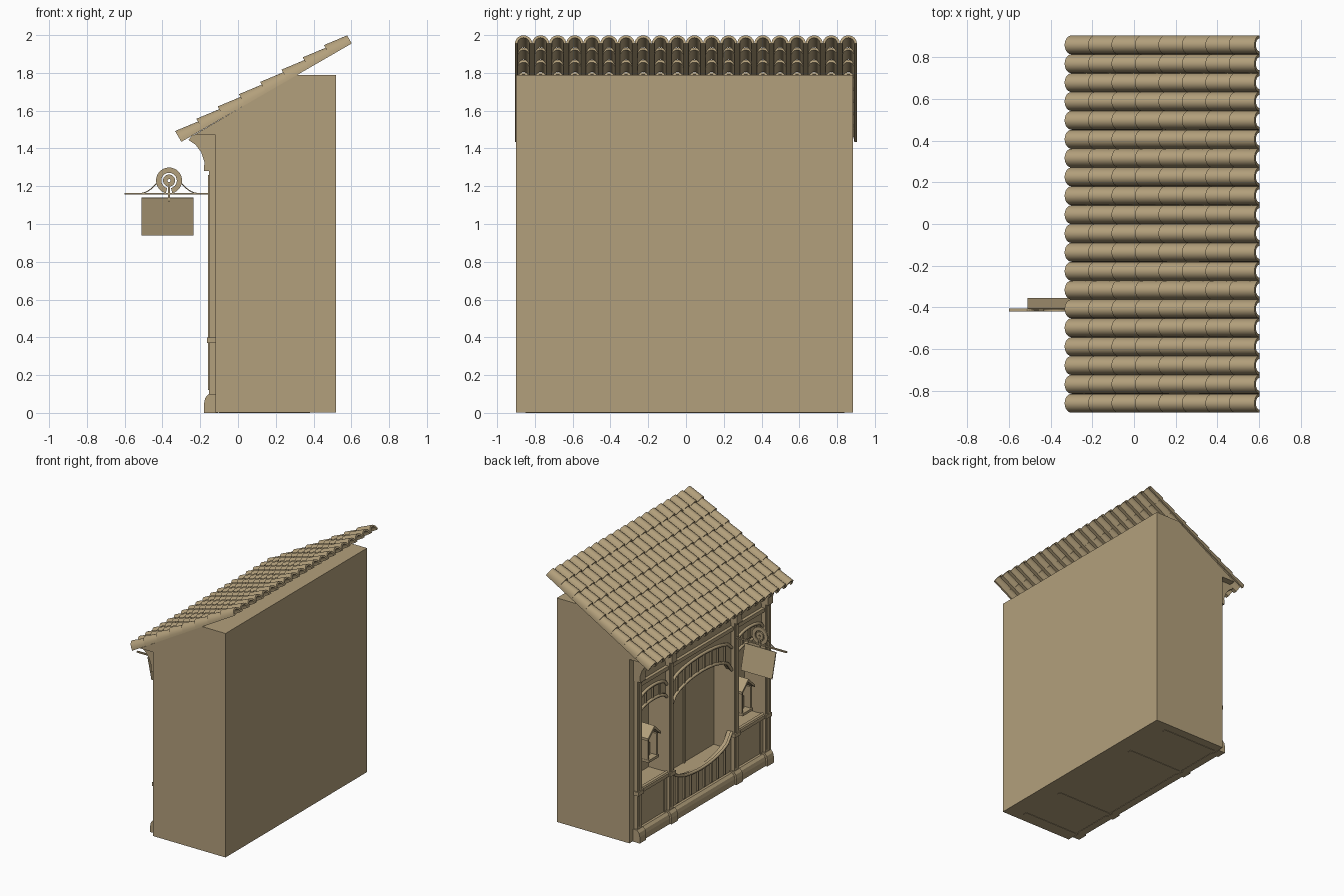
import bpy, bmesh, math
from mathutils import Matrix

cube = bpy.data.objects.get("Cube")
if cube:
    bpy.data.objects.remove(cube)

mat = bpy.data.materials.new("warm_clay")
mat.use_nodes = True
CLAY = (0.45, 0.35, 0.20, 1)
mat.diffuse_color = CLAY
mat.node_tree.nodes["Principled BSDF"].inputs["Base Color"].default_value = CLAY


def finish(name, bm):
    bmesh.ops.recalc_face_normals(bm, faces=bm.faces)
    me = bpy.data.meshes.new(name)
    bm.to_mesh(me)
    bm.free()
    me.materials.append(mat)
    ob = bpy.data.objects.new(name, me)
    bpy.context.collection.objects.link(ob)
    return ob


def prism(name, pts, a, b, axis="x"):
    """Extrude a (y, z) outline along x, or an (x, z) outline along y."""
    bm = bmesh.new()
    place = (lambda p, t: (t, p[0], p[1])) if axis == "x" else (lambda p, t: (p[0], t, p[1]))
    r0 = [bm.verts.new(place(p, a)) for p in pts]
    r1 = [bm.verts.new(place(p, b)) for p in pts]
    bm.faces.new(r0)
    bm.faces.new(r1)
    n = len(pts)
    for i in range(n):
        bm.faces.new((r0[i], r0[(i + 1) % n], r1[(i + 1) % n], r1[i]))
    return finish(name, bm)


def box(name, x0, x1, y0, y1, z0, z1):
    return prism(name, [(y0, z0), (y1, z0), (y1, z1), (y0, z1)], x0, x1)


def tube(name, pts, r, cyclic=False):
    cu = bpy.data.curves.new(name, "CURVE")
    cu.dimensions = "3D"
    cu.bevel_depth = r
    cu.bevel_resolution = 1
    cu.use_fill_caps = True
    sp = cu.splines.new("POLY")
    sp.points.add(len(pts) - 1)
    for p, c in zip(sp.points, pts):
        p.co = (*c, 1)
    sp.use_cyclic_u = cyclic
    cu.materials.append(mat)
    ob = bpy.data.objects.new(name, cu)
    bpy.context.collection.objects.link(ob)
    return ob


FRONT, BACK, NICHE = -0.12, 0.52, 0.03
Y0, Y1 = -0.90, 0.885
POSTS = (-0.81, -0.42, 0.40, 0.80)

# Main building: rear mass, outer wings and the sloped attic
box("rear_building", NICHE, BACK, Y0, Y1, 0.003, 1.47)
box("left_wing", FRONT, NICHE, POSTS[3], Y1, 0.003, 1.47)
box("right_wing", FRONT, NICHE, Y0, POSTS[0], 0.003, 1.47)
box("frieze", FRONT, NICHE, POSTS[0], POSTS[3], 1.17, 1.47)
prism("attic", [(-0.235, 1.47), (BACK, 1.47), (BACK, 1.79), (0.31, 1.79)], Y0, Y1, "y")

# Posts with base, collar and corbel
base = [(FRONT, 0), (-0.18, 0), (-0.18, 0.05), (-0.173, 0.08), (-0.155, 0.10), (FRONT, 0.10)]
corbel = [(FRONT, 1.28), (-0.18, 1.28), (-0.178, 1.33), (-0.195, 1.38),
          (-0.225, 1.42), (-0.262, 1.445), (-0.24, 1.472), (FRONT, 1.472)]
for i, y in enumerate(POSTS):
    box(f"post_{i}", -0.153, NICHE, y - 0.027, y + 0.027, 0.003, 1.47)
    box(f"post_face_{i}", -0.158, -0.15, y - 0.013, y + 0.013, 0.12, 1.26)
    prism(f"post_base_{i}", base, y - 0.04, y + 0.04, "y")
    prism(f"post_corbel_{i}", corbel, y - 0.033, y + 0.033, "y")
    box(f"post_collar_{i}", -0.165, FRONT, y - 0.036, y + 0.036, 0.37, 0.40)
    box(f"floor_runner_{i}", -0.10, 0.38, y - 0.015, y + 0.015, 0, 0.006)


def arc(ya, yb, edge, mid, n=14):
    """Shallow curve from (ya, edge) through height mid to (yb, edge)."""
    out = []
    for i in range(n + 1):
        s = 2 * i / n - 1
        out.append((ya + (yb - ya) * i / n, edge + (mid - edge) * math.sqrt(max(0, 1 - s * s))))
    return out


def trim(name, curve, r=0.012):
    tube(name, [(FRONT - 0.01, y, z) for y, z in curve], r)


def bay(name, ya, yb, low, sill, spring, crown, top, top_mid, slats):
    # Lower panel, niche floor, arched head and its battens
    lower, head = arc(ya, yb, low, sill), arc(ya, yb, spring, crown)
    cap = arc(ya, yb, top, top_mid)
    prism(name + "_lower_panel", [(ya, 0.003)] + lower + [(yb, 0.003)], FRONT, FRONT + 0.03)
    box(name + "_niche_floor", FRONT + 0.02, NICHE, ya, yb, 0.003, min(low, sill))
    prism(name + "_arch_head", head + [(yb, 1.18), (ya, 1.18)], FRONT, FRONT + 0.04)
    trim(name + "_sill_trim", lower)
    trim(name + "_inner_arch_trim", head)
    trim(name + "_outer_arch_trim", cap)
    for i in range(1, slats):
        s = 2 * i / slats - 1
        k = math.sqrt(1 - s * s)
        y = ya + (yb - ya) * i / slats
        box(f"{name}_head_batten_{i}", FRONT - 0.012, FRONT, y - 0.007, y + 0.007,
            spring + (crown - spring) * k, top + (top_mid - top) * k)
        if low != sill:
            box(f"{name}_panel_batten_{i}", FRONT - 0.012, FRONT, y - 0.007, y + 0.007,
                0.10, low + (sill - low) * k)
    prism(name + "_baseboard", [(x + 0.015, z * 0.9) for x, z in base], ya, yb, "y")
    box(name + "_top_rail", -0.145, FRONT, ya, yb, 1.22, 1.25)


bay("centre", POSTS[1] + 0.027, POSTS[2] - 0.027, 0.41, 0.265, 0.90, 1.04, 1.08, 1.17, 9)
bay("right", POSTS[0] + 0.027, POSTS[1] - 0.027, 0.40, 0.40, 1.0, 1.05, 1.10, 1.16, 4)
bay("left", POSTS[2] + 0.027, POSTS[3] - 0.027, 0.40, 0.40, 1.0, 1.05, 1.10, 1.16, 4)
box("window_mullion", NICHE - 0.012, NICHE, -0.017, -0.003, 0.26, 1.15)

# Framed panels under the side windows
for side, a, b in (("left", POSTS[2], POSTS[3]), ("right", POSTS[0], POSTS[1])):
    a, b = a + 0.027, b - 0.027
    box(side + "_window_ledge", -0.155, FRONT + 0.03, a, b, 0.375, 0.402)
    for k, (p, q) in enumerate(((a, a + 0.03), (b - 0.03, b))):
        box(f"{side}_panel_stile_{k}", -0.132, FRONT, p, q, 0.09, 0.38)

# Small gabled lanterns in the side windows
for side, y, z in (("left", 0.575, 0.55), ("right", -0.61, 0.47)):
    box(side + "_lantern_floor", -0.12, 0.0, y - 0.065, y + 0.065, z, z + 0.02)
    box(side + "_lantern_back", -0.02, 0.0, y - 0.055, y + 0.055, z, z + 0.19)
    for s in (-1, 1):
        box(f"{side}_lantern_side_{s}", -0.11, 0, y + s * 0.055 - 0.008, y + s * 0.055 + 0.008, z, z + 0.19)
    prism(side + "_lantern_roof", [(y - 0.08, z + 0.18), (y, z + 0.25), (y + 0.08, z + 0.18),
                                   (y + 0.08, z + 0.2), (y, z + 0.275), (y - 0.08, z + 0.2)], -0.125, 0)
    box(side + "_lantern_light", -0.07, -0.03, y - 0.02, y + 0.02, z, z + 0.12)
    box(side + "_lantern_bracket", -0.02, NICHE, y - 0.02, y + 0.02, z + 0.05, z + 0.13)


# Roof: one tapered barrel tile repeated up the slope and across the width
def barrel_tile(length, half, h_low, h_high, thick, segs=12):
    bm = bmesh.new()
    rings = []
    for x, h in ((0, h_low), (length, h_high)):
        for inset in (0, thick):
            rings.append([bm.verts.new((x, -(half - inset) * math.cos(math.pi * i / segs),
                                        (h - inset) * math.sin(math.pi * i / segs)))
                          for i in range(segs + 1)])
    lo, li, ho, hi = rings
    for p, q in ((lo, ho), (ho, hi), (hi, li), (li, lo)):
        for i in range(segs):
            bm.faces.new((p[i], p[i + 1], q[i + 1], q[i]))
    for i in (0, segs):
        bm.faces.new((lo[i], ho[i], hi[i], li[i]))
    return finish("roof_tiles", bm)


roof = barrel_tile(0.132, 0.0453, 0.066, 0.049, 0.014)
for o in bpy.context.selected_objects:
    o.select_set(False)
roof.select_set(True)
bpy.context.view_layer.objects.active = roof
bpy.ops.object.shade_smooth_by_angle(angle=math.radians(40))
roof.matrix_world = Matrix.Translation((-0.30, -0.86, 1.435)) @ Matrix.Rotation(math.radians(-30), 4, "Y")
for label, count, step in (("up_slope", 8, (0.13, 0, 0)), ("across", 20, (0, 0.0905, 0))):
    m = roof.modifiers.new(label, "ARRAY")
    m.use_relative_offset = False
    m.use_constant_offset = True
    m.count = count
    m.constant_offset_displace = step

# Hanging sign: bar, ring ornament, scrolls and tilted board
SY, SX, SZ = -0.413, -0.365, 1.23
box("sign_bar", -0.60, -0.15, SY - 0.007, SY + 0.007, 1.155, 1.165)


def ring(name, r_in, r_out, gap):
    """Flat ring with an opening at the bottom."""
    n = 28
    ang = [-math.pi / 2 + gap + (2 * math.pi - 2 * gap) * i / n for i in range(n + 1)]
    pts = [(SX + r_out * math.cos(t), SZ + r_out * math.sin(t)) for t in ang]
    pts += [(SX + r_in * math.cos(t), SZ + r_in * math.sin(t)) for t in reversed(ang)]
    prism(name, pts, SY - 0.006, SY + 0.006, "y")


ring("ornament_ring", 0.041, 0.069, 0.25)
ring("ornament_core", 0.008, 0.032, 0.05)
box("ornament_stem", SX - 0.006, SX + 0.006, SY - 0.005, SY + 0.005, 1.12, 1.205)
for s in (-1, 1):
    tube(f"sign_scroll_{s}", [(SX + s * (0.065 + 0.09 * i / 8), SY, 1.162 + 0.055 * (1 - i / 8) ** 2)
                              for i in range(9)], 0.003)
prism("sign_board", [(SY, 1.137), (SY + 0.008, 1.139), (-0.355, 0.942), (-0.363, 0.94)], -0.51, -0.235)
